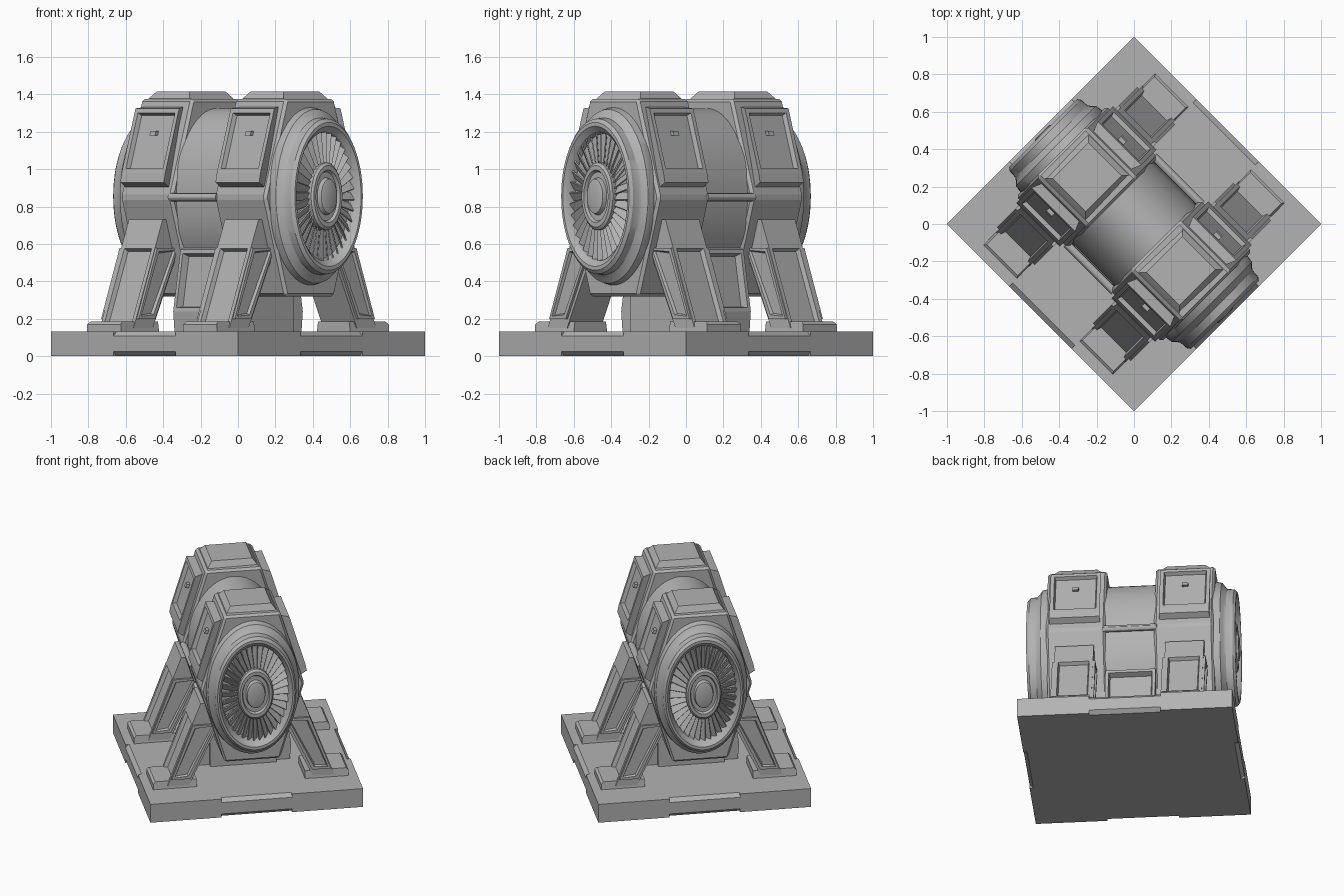
import bpy, bmesh, math
from mathutils import Matrix, Vector

if "Cube" in bpy.data.objects:
    bpy.data.objects.remove(bpy.data.objects["Cube"], do_unlink=True)

TURN = -math.pi / 4      # machine axis runs diagonally
AXIS_Z = 0.855           # height of the drum axis
SQUASH = 0.65            # drum is narrower than tall

grey = bpy.data.materials.new("machine_grey")
grey.use_nodes = True
tone = (0.45, 0.45, 0.45, 1)
grey.diffuse_color = tone
grey.node_tree.nodes["Principled BSDF"].inputs["Base Color"].default_value = tone


def finish(name, bm, bevel=0.0, smooth=False):
    """Turn a bmesh into a finished object."""
    bmesh.ops.recalc_face_normals(bm, faces=bm.faces)
    mesh = bpy.data.meshes.new(name)
    bm.to_mesh(mesh)
    bm.free()
    mesh.materials.append(grey)
    obj = bpy.data.objects.new(name, mesh)
    bpy.context.collection.objects.link(obj)
    obj.rotation_euler.z = TURN
    if bevel:
        mod = obj.modifiers.new("edge", "BEVEL")
        mod.width = bevel
        mod.segments = 1
        mod.limit_method = "ANGLE"
    if smooth:
        bpy.ops.object.select_all(action="DESELECT")
        obj.select_set(True)
        bpy.context.view_layer.objects.active = obj
        bpy.ops.object.shade_smooth_by_angle(angle=math.radians(30))
    return obj


def prism(name, profile, x0, x1, sx=1, sy=1, recess=None, frame=0.03, depth=0.025,
          taper=0.0, bevel=0.0):
    """Extrude a (y, z) profile along x; recess the faces the rule picks."""
    bm = bmesh.new()
    ends = [[bm.verts.new((x, y, z)) for y, z in profile] for x in (x0, x1)]
    bm.faces.new(ends[0])
    bm.faces.new(ends[1][::-1])
    n = len(profile)
    for i in range(n):
        j = (i + 1) % n
        bm.faces.new((ends[0][i], ends[0][j], ends[1][j], ends[1][i]))
    if taper:
        top = max(z for _, z in profile)
        mid = (x0 + x1) / 2
        for v in bm.verts:
            if v.co.z > top - 0.001:
                v.co.x -= math.copysign(taper, v.co.x - mid)
    bmesh.ops.recalc_face_normals(bm, faces=bm.faces)
    if recess:
        picked = [f for f in bm.faces if recess(f.normal, f.calc_center_median())]
        bmesh.ops.inset_individual(bm, faces=picked, thickness=frame)
        bmesh.ops.inset_individual(bm, faces=picked, thickness=0.012, depth=-depth)
    bmesh.ops.scale(bm, vec=(sx, sy, 1), verts=bm.verts)
    return finish(name, bm, bevel)


def revolve(name, profile, sx=1, steps=64):
    """Spin an (x, radius) profile about the machine axis."""
    bm = bmesh.new()
    verts = [bm.verts.new((x * sx, 0, r)) for x, r in profile]
    edges = [bm.edges.new(p) for p in zip(verts, verts[1:])]
    bmesh.ops.spin(bm, geom=verts + edges, axis=(1, 0, 0), cent=(0, 0, 0),
                   angle=math.tau, steps=steps, use_duplicate=False)
    bmesh.ops.remove_doubles(bm, verts=bm.verts, dist=0.0005)
    bmesh.ops.transform(bm, matrix=Matrix.Translation((0, 0, AXIS_Z)) @
                        Matrix.Diagonal((1, SQUASH, 1, 1)), verts=bm.verts)
    return finish(name, bm, smooth=True)


# Base slab with a notched middle on its upper and lower edges
half = math.sqrt(0.5)
base = prism("base", [(-half, 0), (half, 0), (half, 0.132), (-half, 0.132)], -half, half)
cut = bmesh.new()
for k in range(4):
    for z in (0, 0.132):
        place = (Matrix.Rotation(k * math.pi / 2, 4, "Z") @ Matrix.Translation((0, half, z))
                 @ Matrix.Rotation(math.pi / 4, 4, "X") @ Matrix.Diagonal((0.47, 0.035, 0.035, 1)))
        bmesh.ops.create_cube(cut, size=1, matrix=place)
cutter = finish("base_notch_cutter", cut)
cutter.hide_render = True
cutter.hide_set(True)
mod = base.modifiers.new("notches", "BOOLEAN")
mod.object = cutter
mod.operation = "DIFFERENCE"
mod.solver = "EXACT"

# Drum body
revolve("drum_body", [(-0.5, 0), (-0.5, 0.47), (0.5, 0.47), (0.5, 0)])

# Pedestal under the drum
prism("pedestal", [(-0.22, 0.12), (0.22, 0.12), (0.22, 0.6), (-0.22, 0.6)], -0.2, 0.2)

# Outlines shared by the mirrored parts, as (y, z)
collar_shape = [(0.185, 0.32), (0.345, 0.85), (0.185, 1.375),
                (-0.185, 1.375), (-0.345, 0.85), (-0.185, 0.32)]
panel_shape = [(0.32, 0.90), (0.365, 0.93), (0.355, 0.98), (0.25, 1.325), (0.18, 1.335)]
leg_shape = [(0.41, 0.15), (0.555, 0.15), (0.385, 0.6), (0.335, 0.73), (0.15, 0.73), (0.2, 0.6)]
side_shape = [(0.2, 0.13), (0.315, 0.13), (0.325, 0.24), (0.27, 0.57), (0.2, 0.6)]

for sy in (-1, 1):
    side = "left" if sy > 0 else "right"
    prism(f"pedestal_panel_{side}", side_shape, -0.165, 0.165, 1, sy,
          recess=lambda n, c: n.y > 0.8 and c.z > 0.3, depth=0.04)
    # Tie rods between the collars
    bm = bmesh.new()
    bmesh.ops.create_cone(bm, cap_ends=True, segments=12, radius1=0.022, radius2=0.022, depth=0.36,
                          matrix=Matrix.Translation((0, sy * 0.33, 0.85))
                          @ Matrix.Rotation(math.pi / 2, 4, "Y"))
    finish(f"tie_rod_{side}", bm, smooth=True)

for sx in (-1, 1):
    end = "front" if sx > 0 else "back"
    # Six-sided collar and its lid
    prism(f"{end}_collar", collar_shape, 0.16, 0.55, sx, bevel=0.015)
    prism(f"{end}_collar_lid", [(-0.165, 1.36), (0.165, 1.36), (0.165, 1.378),
                                (0.135, 1.415), (-0.135, 1.415), (-0.165, 1.378)],
          0.2, 0.51, sx, taper=0.03)

    # Stepped end ring, fan well and hub
    revolve(f"{end}_end_ring", [(0.5, 0.45), (0.55, 0.475), (0.59, 0.465), (0.61, 0.435),
                                (0.625, 0.42), (0.67, 0.415), (0.687, 0.395), (0.687, 0.375),
                                (0.66, 0.345), (0.62, 0.335), (0.62, 0.15)], sx)
    revolve(f"{end}_hub", [(0.6, 0.18), (0.67, 0.18), (0.682, 0.165), (0.682, 0.14), (0.665, 0.13),
                           (0.665, 0.1), (0.69, 0.092), (0.695, 0.075), (0.695, 0)], sx)

    # Tilted fan blades
    bm = bmesh.new()
    for i in range(36):
        place = (Matrix.Rotation(i * math.tau / 36, 4, "X") @ Matrix.Translation((sx * 0.64, 0, 0.258))
                 @ Matrix.Rotation(sx * math.radians(55), 4, "Z")
                 @ Matrix.Diagonal((0.05, 0.008, 0.17, 1)))
        bmesh.ops.create_cube(bm, size=1, matrix=place)
    bmesh.ops.transform(bm, matrix=Matrix.Translation((0, 0, AXIS_Z)) @
                        Matrix.Diagonal((1, SQUASH, 1, 1)), verts=bm.verts)
    finish(f"{end}_fan_blades", bm)

    for sy in (-1, 1):
        tag = f"{end}_{'left' if sy > 0 else 'right'}"
        # Framed panel on the upper slope, with a small catch
        prism(f"{tag}_panel", panel_shape, 0.195, 0.525, sx, sy, taper=0.03,
              recess=lambda n, c: n.y > 0.8 and c.z > 1.05, frame=0.035)
        prism(f"{tag}_panel_catch", [(0.23, 1.18), (0.29, 1.18), (0.28, 1.205), (0.23, 1.205)],
              0.34, 0.38, sx, sy)
        # Splayed leg and its foot
        prism(f"{tag}_leg", leg_shape, 0.235, 0.49, sx, sy, frame=0.035,
              recess=lambda n, c: n.y > 0.8 and c.z < 0.5)
        # Raised side frames with a sunken centre
        frame_shape = [(0.405, 0.2), (0.53, 0.2), (0.39, 0.58), (0.23, 0.58)]
        for x0, x1, out in ((0.22, 0.24, -1), (0.485, 0.505, 1)):
            prism(f"{tag}_leg_frame", frame_shape, x0, x1, sx, sy, frame=0.025, depth=0.018,
                  recess=lambda n, c, out=out: n.x * out > 0.9)
        prism(f"{tag}_foot", [(0.36, 0.12), (0.65, 0.12), (0.65, 0.17), (0.635, 0.185), (0.36, 0.185)],
              0.235, 0.49, sx, sy, taper=0.01)
